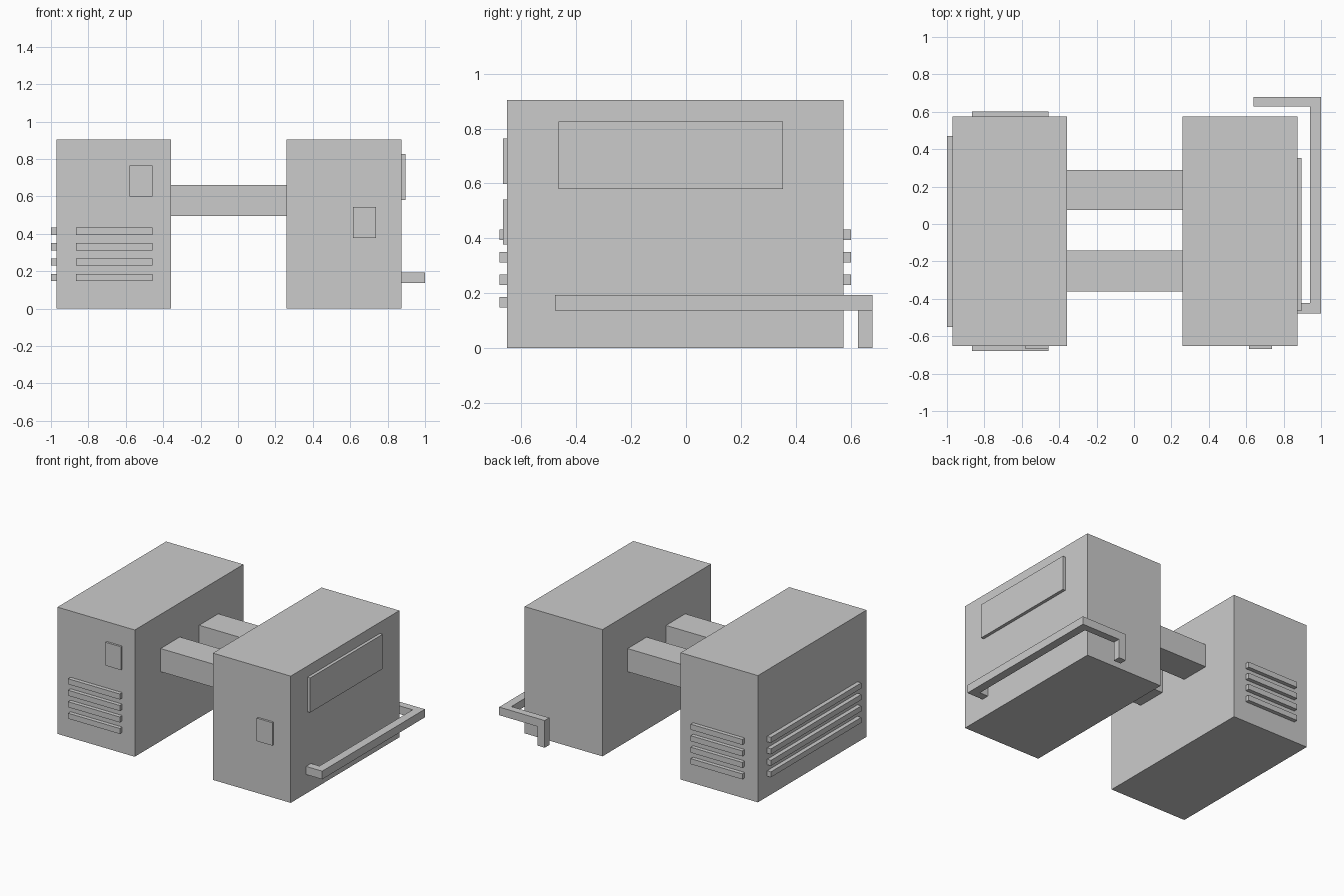
import bpy, bmesh

if "Cube" in bpy.data.objects:
    bpy.data.objects.remove(bpy.data.objects["Cube"])

def make_object(name, bm):
    bmesh.ops.recalc_face_normals(bm, faces=bm.faces)
    mesh = bpy.data.meshes.new(name)
    bm.to_mesh(mesh)
    bm.free()
    ob = bpy.data.objects.new(name, mesh)
    bpy.context.collection.objects.link(ob)
    return ob

def box(name, x, y, z):
    """Box from (min, max) ranges on each axis."""
    bm = bmesh.new()
    bmesh.ops.create_cube(bm, size=1)
    for v in bm.verts:
        v.co = [r[0] if c < 0 else r[1] for c, r in zip(v.co, (x, y, z))]
    return make_object(name, bm)

FRONT, BACK = -0.652, 0.574
LEFT, RIGHT = -0.97, 0.873
INNER_L, INNER_R = -0.359, 0.258
TOP = 0.905

# Two cabinets
box("left_cabinet", (LEFT, INNER_L), (FRONT, BACK), (0, TOP))
box("right_cabinet", (INNER_R, RIGHT), (FRONT, BACK), (0, TOP))

# Connecting ducts
for name, y in (("front_duct", (-0.36, -0.143)), ("rear_duct", (0.075, 0.29))):
    box(name, (INNER_L, INNER_R), y, (0.496, 0.661))

# Vent slats on the front, back and outer side of the left cabinet
for i in range(4):
    z0 = 0.147 + i * 0.082
    z = (z0, z0 + 0.039)
    box(f"front_slat_{i + 1}", (-0.866, -0.458), (-0.68, FRONT), z)
    box(f"back_slat_{i + 1}", (-0.866, -0.458), (BACK, 0.602), z)
    box(f"side_slat_{i + 1}", (-1.0, LEFT), (-0.55, 0.47), z)

# Raised panels
box("left_front_panel", (-0.579, -0.458), (-0.667, FRONT), (0.598, 0.764))
box("right_front_panel", (0.615, 0.738), (-0.667, FRONT), (0.378, 0.542))
box("side_panel", (RIGHT, 0.895), (-0.464, 0.354), (0.579, 0.826))

# Pipe wrapping the right cabinet, extruded from its plan outline
plan = [(RIGHT, -0.478), (1.0, -0.478), (1.0, 0.68), (0.64, 0.68),
        (0.64, 0.628), (0.94, 0.628), (0.94, -0.423), (RIGHT, -0.423)]
bm = bmesh.new()
face = bm.faces.new([bm.verts.new((x, y, 0.136)) for x, y in plan])
ext = bmesh.ops.extrude_face_region(bm, geom=[face], use_keep_orig=True)
bmesh.ops.translate(bm, vec=(0, 0, 0.058),
                    verts=[g for g in ext["geom"] if isinstance(g, bmesh.types.BMVert)])
make_object("pipe", bm)

# Pipe leg down to the floor
box("pipe_leg", (0.64, 0.697), (0.628, 0.68), (0, 0.136))
